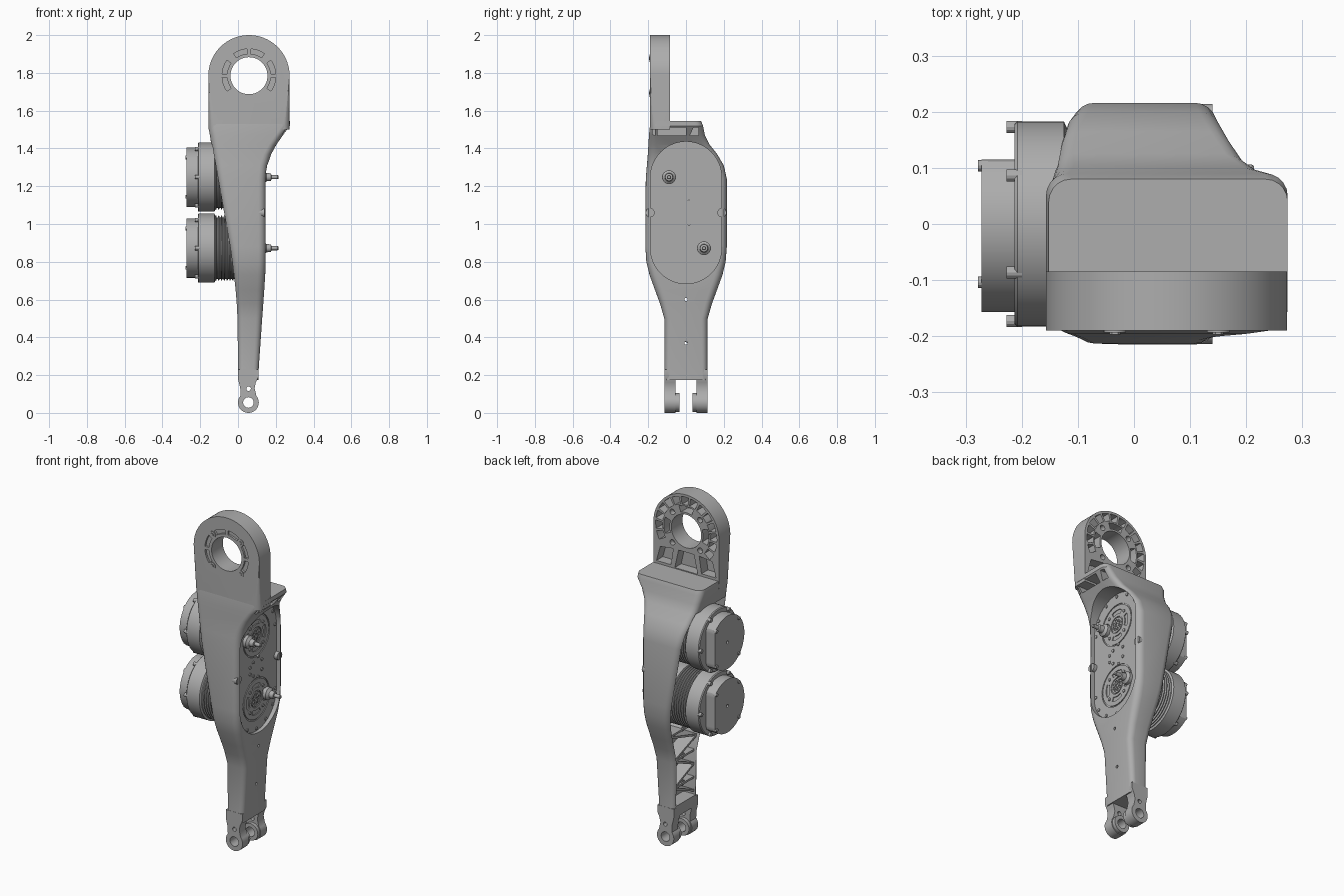
import bpy, bmesh
from math import sin, cos, pi, radians
from mathutils import Vector

cube = bpy.data.objects.get("Cube")
if cube:
    bpy.data.objects.remove(cube, do_unlink=True)

grey = bpy.data.materials.new("machined grey")
grey.use_nodes = True
COLOUR = (0.42, 0.42, 0.42, 1)
grey.diffuse_color = COLOUR
for node in grey.node_tree.nodes:
    if node.type == 'BSDF_PRINCIPLED':
        node.inputs["Base Color"].default_value = COLOUR
parts = []


# ---- helpers ----
def skin(bm, rings):
    """Join closed rings of points into a capped solid."""
    loops = [[bm.verts.new(p) for p in ring] for ring in rings]
    for a, b in zip(loops, loops[1:]):
        for i in range(len(a)):
            j = (i + 1) % len(a)
            bm.faces.new((a[i], a[j], b[j], b[i]))
    bm.faces.new(loops[0])
    bm.faces.new(loops[-1])


def prism(bm, pts, axis, lo, hi):
    """Extrude an outline along x (points are y, z) or along y (points are x, z)."""
    place = (lambda p, d: (d, p[0], p[1])) if axis == 'x' else (lambda p, d: (p[0], d, p[1]))
    skin(bm, [[place(p, d) for p in pts] for d in (lo, hi)])


def lathe(bm, profile, y, z, n=56):
    """Spin an (x, radius) profile about an x axis line."""
    skin(bm, [[(x, y + r * cos(2 * pi * i / n), z + r * sin(2 * pi * i / n))
               for i in range(n)] for x, r in profile])


def finish(name, bm, part=True):
    bmesh.ops.recalc_face_normals(bm, faces=bm.faces)
    mesh = bpy.data.meshes.new(name)
    bm.to_mesh(mesh)
    bm.free()
    ob = bpy.data.objects.new(name, mesh)
    bpy.context.scene.collection.objects.link(ob)
    if part:
        mesh.materials.append(grey)
        parts.append(ob)
    return ob


def subtract(ob, cutter):
    cutter.hide_render = True
    mod = ob.modifiers.new("cut", 'BOOLEAN')
    mod.operation, mod.solver, mod.object = 'DIFFERENCE', 'EXACT', cutter
    dg = bpy.context.evaluated_depsgraph_get()
    mesh = bpy.data.meshes.new_from_object(ob.evaluated_get(dg))
    ob.modifiers.clear()
    ob.data = mesh
    bpy.data.objects.remove(cutter, do_unlink=True)


def cut(ob, outlines, axis, lo, hi):
    bm = bmesh.new()
    for pts in outlines:
        prism(bm, pts, axis, lo, hi)
    subtract(ob, finish("cutter", bm, False))


def arc(u, v, r, a0, a1, n):
    steps = [radians(a0 + (a1 - a0) * i / n) for i in range(n + 1)]
    return [(u + r * cos(a), v + r * sin(a)) for a in steps]


def circle(u, v, r, n=24):
    return arc(u, v, r, 0, 360, n)[:-1]


def sector(u, v, r0, r1, a0, a1, n=8):
    return arc(u, v, r1, a0, a1, n) + arc(u, v, r0, a1, a0, n)


def rounded(z, x0, x1, y0, y1, r):
    corners = ((x1 - r, y1 - r, 0), (x0 + r, y1 - r, 90),
               (x0 + r, y0 + r, 180), (x1 - r, y0 + r, 270))
    return [(x, y, z) for cx, cy, a in corners for x, y in arc(cx, cy, r, a, a + 90, 5)]


CX, HEAD_Z = 0.058, 1.785
MOTORS = ((1.248, -0.09), (0.872, 0.095))   # axis height, pin offset

# ---- hollow limb shell: height, right, left, front, back ----
rows = [(.175, 0, .108, -.113, .113), (.24, 0, .11, -.113, .113),
        (.5, -.005, .128, -.115, .115), (.58, -.01, .134, -.138, .138),
        (.65, -.017, .139, -.164, .164), (.73, -.026, .144, -.193, .193),
        (.8, -.035, .147, -.21, .21), (.88, -.046, .148, -.215, .216),
        (1.24, -.11, .148, -.213, .216), (1.31, -.122, .156, -.207, .2),
        (1.37, -.133, .176, -.202, .165), (1.42, -.141, .203, -.199, .125),
        (1.47, -.149, .238, -.196, .1), (1.52, -.157, .274, -.191, .09),
        (1.545, -.152, .274, -.188, .08)]
bm = bmesh.new()
skin(bm, [rounded(*row, min(.04, .25 * (row[2] - row[1]))) for row in rows])
shell = finish("limb_shell", bm)
bm = bmesh.new()
skin(bm, [rounded(z, -.5, min(.1, x1 - .03), y0 + .022, y1 - .022, .01)
          for z, x0, x1, y0, y1 in rows if .2 < z < 1.45])
subtract(shell, finish("cavity", bm, False))


def stadium(r):
    return arc(0, MOTORS[0][0], r, 0, 180, 28) + arc(0, MOTORS[1][0], r, 180, 360, 28)


# recess for the gear cover, lip pockets and screw holes
cut(shell, [stadium(.188)], 'x', .115, .5)
cut(shell, [[(-.15, 1.468), (0, 1.468), (0, 1.512), (-.15, 1.512)],
            [(.02, 1.468), (.066, 1.468), (.066, 1.512), (.04, 1.512)],
            [(-.178, 1.475), (-.163, 1.468), (-.163, 1.512), (-.178, 1.512)]], 'x', .15, .5)
cut(shell, [circle(0, z, .008, 12) for z in (.37, .6)], 'x', .03, .5)

# ---- lattice ribs inside the open channel ----
bm = bmesh.new()


def rib(p, q):
    p, q = Vector(p), Vector(q)
    side = (q - p).orthogonal().normalized() * .006
    prism(bm, [p + side, q + side, q - side, p - side], 'x', .012, .095)


nodes = [(z, .095 + max(0, z - .5) * .33) for z in (.26, .34, .42, .5, .58, .66)]
for i, (z, w) in enumerate(nodes):
    rib((-w, z), (w, z)) if i % 2 else None
    if i:
        s = 1 if i % 2 else -1
        rib((-s * nodes[i - 1][1], nodes[i - 1][0]), (s * w, z))
for z, w in nodes[1::2]:
    prism(bm, circle(0, z, .016, 12), 'x', .02, .095)
finish("channel_ribs", bm)

# ---- ring head with rounded front rim ----
bm = bmesh.new()
prism(bm, arc(CX, HEAD_Z, .215, 0, 180, 48) + [(CX - .215, 1.5), (CX + .215, 1.5)],
      'y', -.19, -.085)
rim = [e for e in bm.edges if all(v.co.y < -.18 for v in e.verts)
       and any(v.co.z > 1.51 for v in e.verts)]
bmesh.ops.bevel(bm, geom=rim, offset=.038, segments=5, profile=.5, affect='EDGES')
head = finish("ring_head", bm)
cut(head, [circle(CX, HEAD_Z, .098, 64)], 'y', -.5, .5)
# weight-saving pockets on the back
cells = [sector(CX, HEAD_Z, .155, .2, a + 2, a + 16, 4) for a in range(-30, 210, 18)]
slots = [sector(CX, HEAD_Z, .11, .146, a - 19, a + 19) for a in (0, 90, 180)]
bosses = [circle(CX + .128 * cos(a), HEAD_Z + .128 * sin(a), .016)
          for a in (pi * k / 4 for k in (1, 3, 5, 7))]
gussets = [[(CX + s * x, z) for x, z in ((.085, 1.66), (.1, 1.56), (.195, 1.56), (.17, 1.65))]
           for s in (-1, 1)]
middle = [[(CX - .075, 1.55), (CX + .075, 1.55), (CX + .05, 1.66), (CX - .05, 1.66)]]
cut(head, cells + slots + gussets + middle, 'y', -.145, 0)
cut(head, bosses, 'y', -.115, 0)
# shallow arc recesses on the front
cut(head, [sector(CX, HEAD_Z, .116, .142, a, b) for a, b in
           ((55, 86), (94, 125), (145, 176), (184, 215), (-35, -4), (4, 35))], 'y', -.5, -.178)
bm = bmesh.new()
for k in (1, 3, 5, 7):
    u, v = CX + .13 * cos(pi * k / 4), HEAD_Z + .13 * sin(pi * k / 4)
    prism(bm, circle(u, v, .02), 'y', -.193, -.18)
    prism(bm, circle(u, v, .01, 6), 'y', -.197, -.18)
finish("head_bolts", bm)

# ---- forked foot ----
for name, s in (("front_lug", -1), ("back_lug", 1)):
    bm = bmesh.new()
    outline = arc(.055, .055, .055, 140, 400, 32) + [
        (.088, .13), (.094, .16), (.108, .19), (.108, .23), (0, .23), (0, .18), (.012, .13)]
    prism(bm, outline, 'y', s * .055, s * .114)
    lug = finish(name, bm)
    cut(lug, [circle(.055, .055, .028), circle(.056, .128, .012, 16)], 'y', -.5, .5)
    bm = bmesh.new()
    prism(bm, circle(.055, .055, .05, 32), 'y', s * .035, s * .056)
    boss = finish(name + "_boss", bm)
    cut(boss, [circle(.055, .055, .028)], 'y', -.5, .5)

# ---- gear cover with grooves, slots and screws ----
bm = bmesh.new()
prism(bm, stadium(.188), 'x', .098, .12)
cover = finish("gear_cover", bm)
pockets = []
for z, pin in MOTORS:
    for r0, r1 in ((.117, .124), (.043, .049)):
        pockets += [sector(0, z, r0, r1, a + 1, a + 179, 24) for a in (0, 180)]
    pockets += [sector(0, z, .066, .09, a - 26, a + 26) for a in (0, 90, 180, 270)]
    pockets += [sector(0, z, .018, .034, a, a + 28, 3) for a in range(0, 360, 45)]
    pockets += [circle(0, z, .011, 16)]
cut(cover, pockets, 'x', .11, .2)

bm = bmesh.new()
for (z, pin), turn in zip(MOTORS, (0, 180)):
    spots = arc(0, z, .173, turn, turn + 180, 6) + arc(0, z, .085, 45, 315, 3)
    spots += [(y, 1.06 + s * d) for y, d in ((.05, .03), (.015, .06), (-.03, .04), (-.06, .02))
              for s in (1 if turn else -1,)]
    for u, v in spots:
        prism(bm, circle(u, v, .009, 12), 'x', .112, .125)
for s in (-1, 1):
    prism(bm, circle(s * .19, 1.06, .024), 'x', .1, .14)
finish("cover_screws", bm)

# ---- motors, end caps, bolts and drive pins ----
for name, (z, pin) in zip(("upper", "lower"), MOTORS):
    bm = bmesh.new()
    profile = [(-.213, .178), (-.208, .183), (-.125, .183), (-.12, .172)]
    for k in range(7):
        x = -.115 + k * .015
        profile += [(x, .172), (x + .003, .162), (x + .008, .162), (x + .011, .172)]
    lathe(bm, profile + [(.099, .172)], 0, z)
    finish(name + "_motor", bm)

    bm = bmesh.new()
    prism(bm, [(min(u, .115), v) for u, v in circle(0, z, .157, 64)], 'x', -.272, -.21)
    cap = finish(name + "_motor_cap", bm)
    cut(cap, [circle(0, z, .009, 12)], 'x', -.3, -.262)

    bm = bmesh.new()
    for k in range(6):
        u, v = .173 * cos(k * pi / 3), .173 * sin(k * pi / 3)
        prism(bm, circle(u, z + v, .011, 12), 'x', -.227, -.2)
    for k in (1, 3, 5, 7):
        u, v = .147 * cos(k * pi / 4), .147 * sin(k * pi / 4)
        prism(bm, circle(u, z + v, .01, 12), 'x', -.278, -.26)
    finish(name + "_motor_bolts", bm)

    bm = bmesh.new()
    lathe(bm, [(.1, .036), (.138, .036), (.142, .03), (.15, .022), (.175, .02),
               (.177, .011), (.21, .011), (.214, .008)], pin, z, 24)
    finish(name + "_drive_pin", bm)

# ---- smooth shading with sharp creases ----
bpy.ops.object.select_all(action='DESELECT')
for ob in parts:
    ob.select_set(True)
bpy.context.view_layer.objects.active = shell
bpy.ops.object.shade_smooth_by_angle(angle=radians(28))
